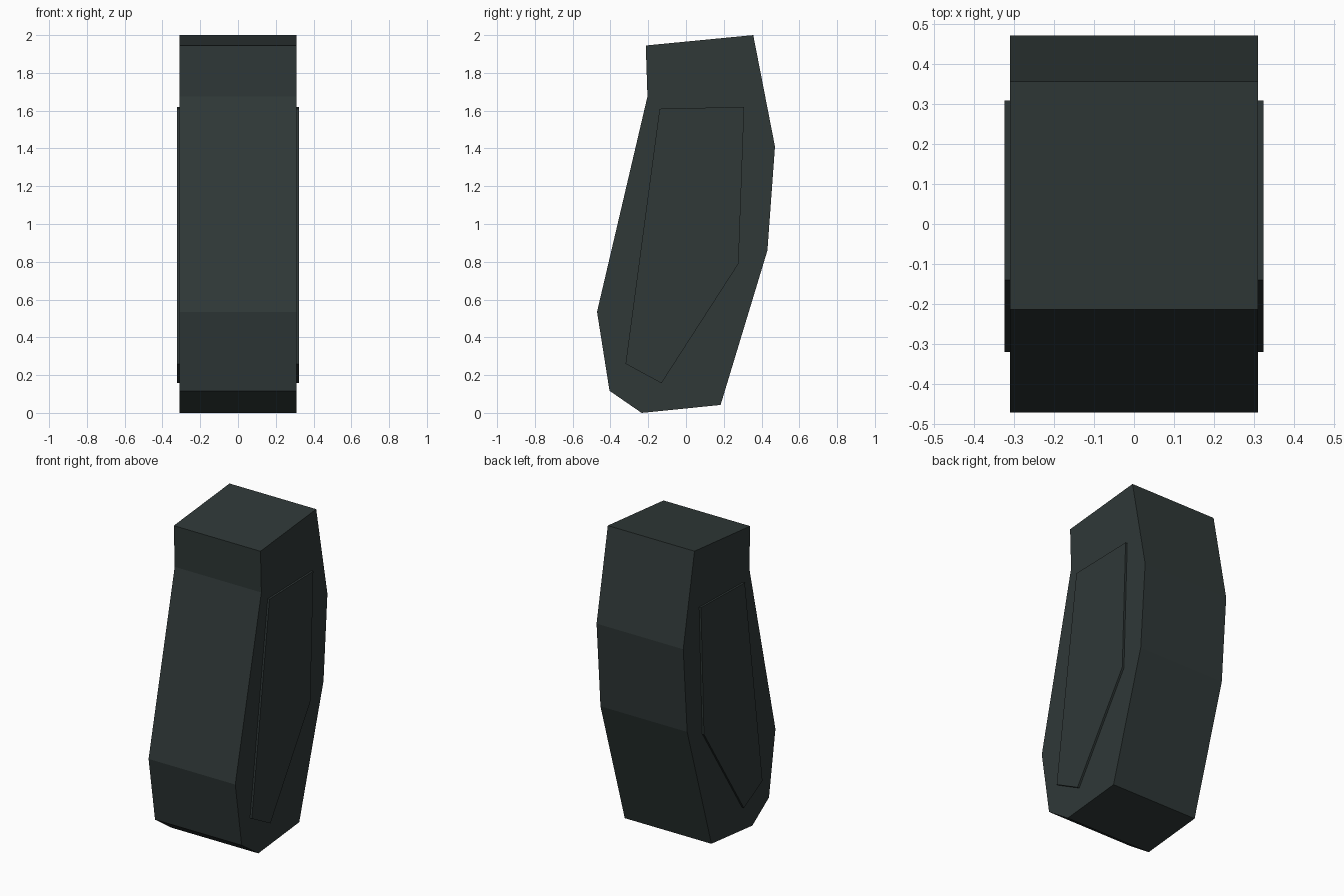
import bpy, bmesh

if "Cube" in bpy.data.objects:
    bpy.data.objects.remove(bpy.data.objects["Cube"])

# One dark slate colour for the whole model
slate = bpy.data.materials.new("dark slate")
slate.diffuse_color = (0.029, 0.040, 0.039, 1)
slate.use_nodes = True
slate.node_tree.nodes["Principled BSDF"].inputs["Base Color"].default_value = slate.diffuse_color


def extrude_profile(name, profile, x0, x1):
    """Prism from a (y, z) outline, extruded from x0 to x1."""
    bm = bmesh.new()
    face = bm.faces.new([bm.verts.new((x0, y, z)) for y, z in profile])
    ext = bmesh.ops.extrude_face_region(bm, geom=[face])["geom"]
    for v in ext:
        if isinstance(v, bmesh.types.BMVert):
            v.co.x = x1
    bmesh.ops.recalc_face_normals(bm, faces=bm.faces)
    mesh = bpy.data.meshes.new(name)
    bm.to_mesh(mesh)
    bm.free()
    mesh.materials.append(slate)
    obj = bpy.data.objects.new(name, mesh)
    bpy.context.collection.objects.link(obj)
    return obj


# Angled grip body
body = [(-0.213, 1.945), (0.356, 2.0), (0.471, 1.41), (0.431, 0.86), (0.183, 0.042),
        (-0.235, 0.0), (-0.405, 0.117), (-0.471, 0.535), (-0.204, 1.675)]
extrude_profile("grip_body", body, -0.31, 0.31)

# Raised side panels
panel = [(-0.14, 1.61), (0.308, 1.62), (0.278, 0.79), (-0.13, 0.157), (-0.32, 0.26)]
for side, label in ((-1, "left"), (1, "right")):
    extrude_profile(label + "_side_panel", panel, side * 0.30, side * 0.323)
